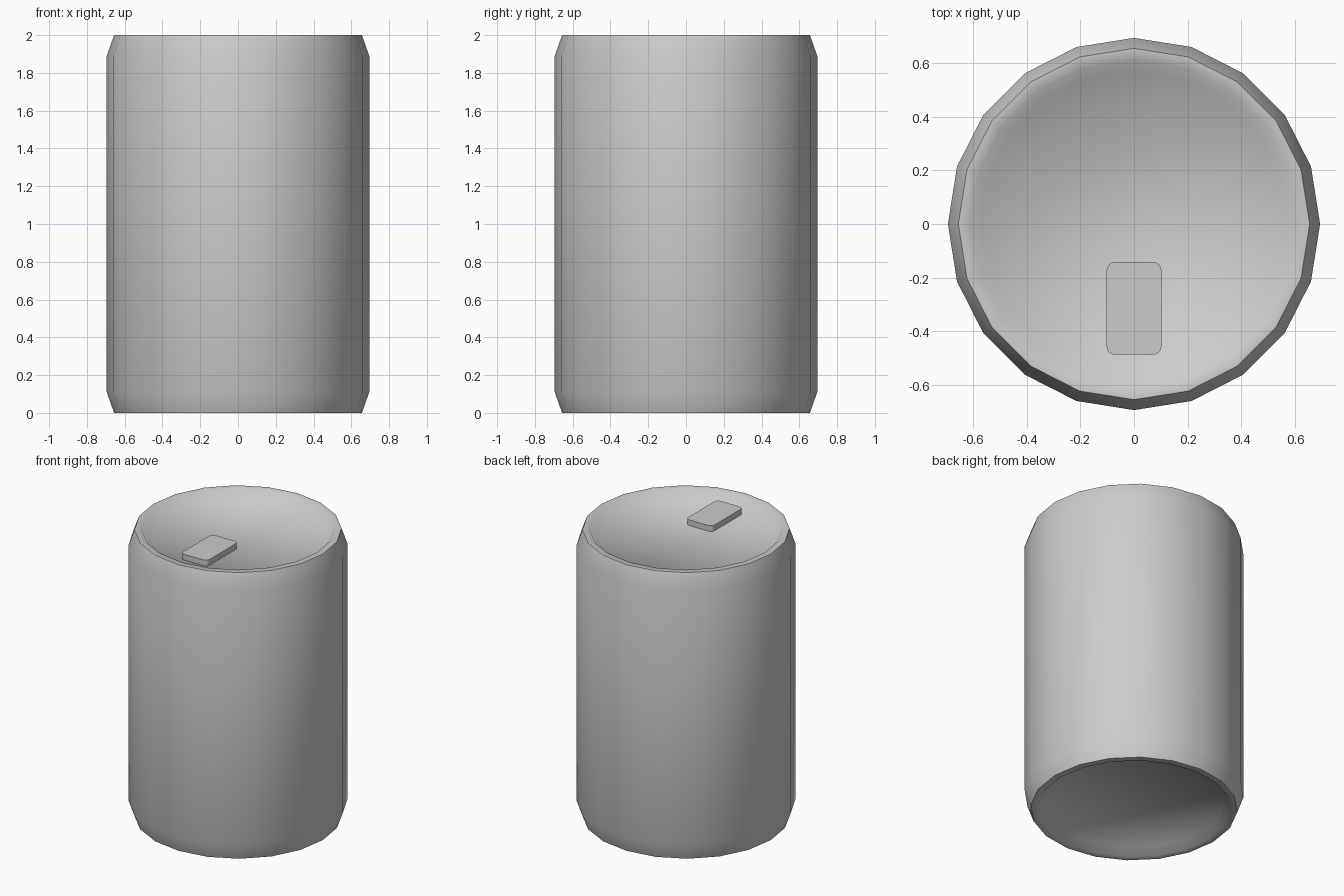
import bpy, bmesh, math

if "Cube" in bpy.data.objects:
    bpy.data.objects.remove(bpy.data.objects["Cube"])

SIDES = 20


def finish(name, bm, angle):
    bmesh.ops.recalc_face_normals(bm, faces=bm.faces[:])
    mesh = bpy.data.meshes.new(name)
    bm.to_mesh(mesh)
    bm.free()
    obj = bpy.data.objects.new(name, mesh)
    bpy.context.collection.objects.link(obj)
    bpy.ops.object.select_all(action='DESELECT')
    bpy.context.view_layer.objects.active = obj
    obj.select_set(True)
    bpy.ops.object.shade_smooth_by_angle(angle=math.radians(angle))
    return obj


# Can body: half profile (radius, height), mirrored about mid height
lower = [(0.57, 0.05), (0.612, 0.0), (0.656, 0.0), (0.695, 0.11)]
profile = lower + [(r, 2.0 - z) for r, z in reversed(lower)]

bm = bmesh.new()
rings = []
for r, z in profile:
    rings.append([bm.verts.new((r * math.cos(2 * math.pi * i / SIDES),
                                r * math.sin(2 * math.pi * i / SIDES), z))
                  for i in range(SIDES)])
for a, b in zip(rings, rings[1:]):
    for i in range(SIDES):
        j = (i + 1) % SIDES
        bm.faces.new((a[i], a[j], b[j], b[i]))
bm.faces.new(rings[0])    # recessed base
bm.faces.new(rings[-1])   # recessed lid
finish("can_body", bm, 60)

# Pull tab: rounded rectangle plate resting on the lid
bm = bmesh.new()
rad, steps = 0.03, 4
outline = []
for k, (sx, sy) in enumerate([(1, 1), (-1, 1), (-1, -1), (1, -1)]):
    cx, cy = sx * (0.102 - rad), -0.315 + sy * (0.173 - rad)
    for s in range(steps + 1):
        t = math.pi / 2 * (k + s / steps)
        outline.append(bm.verts.new((cx + rad * math.cos(t),
                                     cy + rad * math.sin(t), 1.945)))
base = bm.faces.new(outline)
top = bmesh.ops.extrude_face_region(bm, geom=[base], use_keep_orig=True)
bmesh.ops.translate(bm, vec=(0, 0, 0.045),
                    verts=[g for g in top["geom"] if isinstance(g, bmesh.types.BMVert)])
finish("pull_tab", bm, 30)
